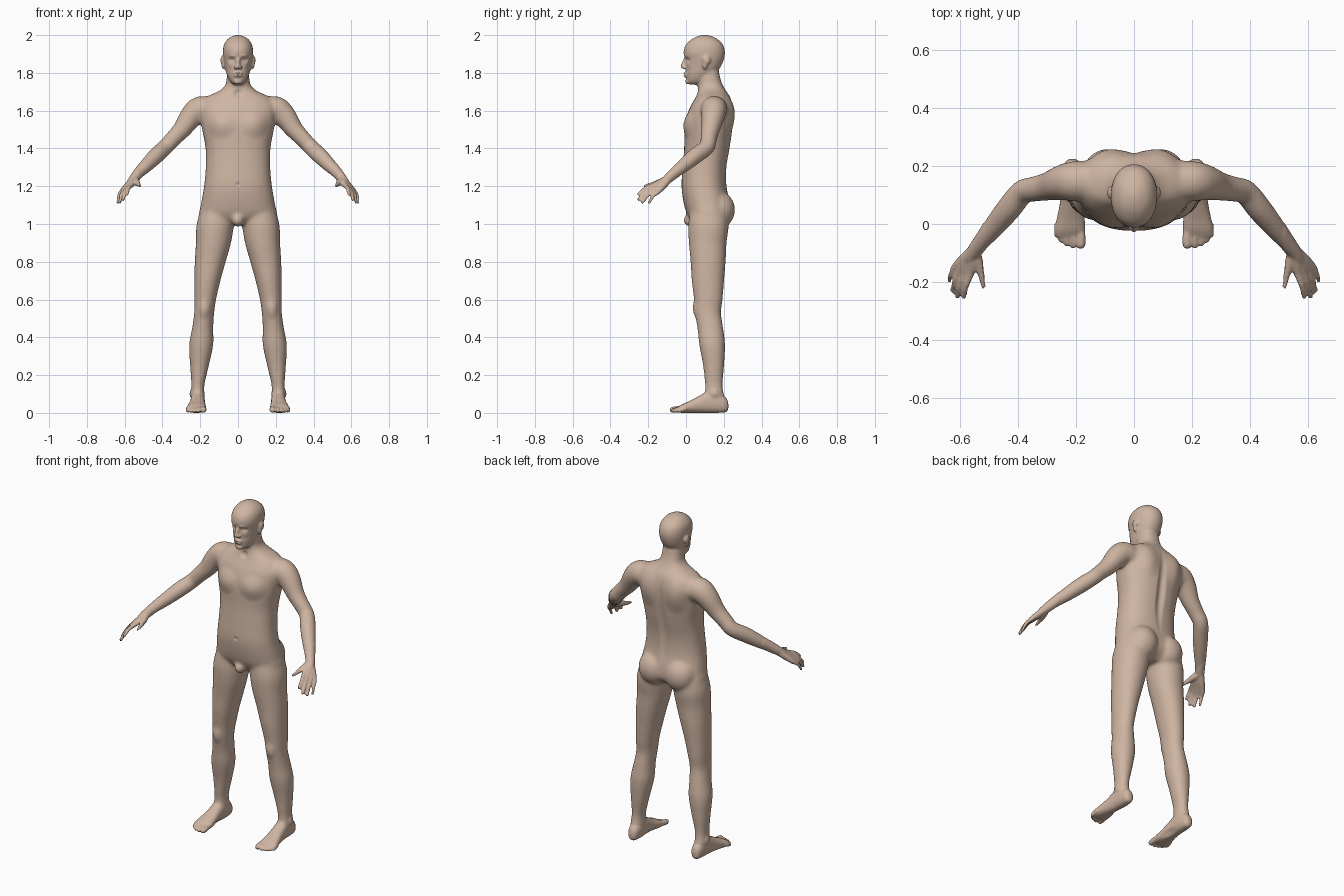
import bpy, bmesh, math
from mathutils import Vector, Matrix

bm = bmesh.new()
SEG = 32


def resample(rows, n=5):
    """Catmull-Rom interpolation of a list of equal-length tuples."""
    out = []
    for i in range(len(rows) - 1):
        p = [rows[max(i - 1, 0)], rows[i], rows[i + 1], rows[min(i + 2, len(rows) - 1)]]
        for k in range(n):
            t = k / n
            out.append(tuple(0.5 * (2 * b + (c - a) * t + (2 * a - 5 * b + 4 * c - d) * t * t
                                    + (3 * b - a - 3 * c + d) * t ** 3) for a, b, c, d in zip(*p)))
    return out + [rows[-1]]


def skin(rings, pair):
    for s in ((1, -1) if pair else (1,)):
        vs = [[bm.verts.new((s * p[0], p[1], p[2])) for p in r] for r in rings]
        for a, b in zip(vs, vs[1:]):
            for j in range(len(a)):
                k = (j + 1) % len(a)
                bm.faces.new((a[j], a[k], b[k], b[j]))
        bm.faces.new(vs[0])
        bm.faces.new(vs[-1])


def loft(rows, pair=False, along='z', power=2.3):
    """rows: (station, x centre, half width, low, high) of superelliptic sections."""
    rings = []
    for st, xc, hw, lo, hi in resample(rows):
        ring = []
        for j in range(SEG):
            a = 2 * math.pi * j / SEG
            c, s = math.cos(a), math.sin(a)
            x = xc + hw * math.copysign(abs(c) ** (2 / power), c)
            v = (lo + hi) / 2 + (hi - lo) / 2 * math.copysign(abs(s) ** (2 / power), s)
            ring.append((x, v, st) if along == 'z' else (x, st, v))
        rings.append(ring)
    skin(rings, pair)


def tube(rows, pair=True, seg=20):
    """rows: (x, y, z, radius) of round sections, with a rounded far end."""
    rows = resample(rows)
    pts = [Vector(r[:3]) for r in rows]
    rad = [r[3] for r in rows]
    d = (pts[-1] - pts[-2]).normalized()
    r0, end = rad[-1], pts[-1].copy()
    for a in (0.5, 1.0, 1.35):
        pts.append(end + d * r0 * math.sin(a))
        rad.append(r0 * math.cos(a))
    rings = []
    for i, p in enumerate(pts):
        t = pts[min(i + 1, len(pts) - 1)] - pts[max(i - 1, 0)]
        q = t.to_track_quat('Z', 'Y')
        rings.append([p + q @ Vector((math.cos(2 * math.pi * j / seg), math.sin(2 * math.pi * j / seg), 0)) * rad[i]
                      for j in range(seg)])
    skin(rings, pair)


def blob(c, r, pair=True):
    for s in ((1, -1) if pair else (1,)):
        m = Matrix.Translation((s * c[0], c[1], c[2])) @ Matrix.Diagonal((*r, 1))
        bmesh.ops.create_uvsphere(bm, u_segments=24, v_segments=14, radius=1, matrix=m)


# torso and neck
loft([(0.995, 0, .09, .05, .18), (1.04, 0, .2, .012, .23), (1.1, 0, .197, -.01, .235), (1.2, 0, .18, -.024, .215),
      (1.3, 0, .171, -.018, .215), (1.4, 0, .172, -.01, .232), (1.5, 0, .19, -.008, .246), (1.56, 0, .2, .0, .25),
      (1.62, 0, .205, .022, .248), (1.67, 0, .17, .05, .235), (1.705, 0, .1, .062, .212), (1.735, 0, .068, .064, .195),
      (1.77, 0, .06, .06, .182), (1.83, 0, .055, .06, .17)])
blob((.088, .17, 1.075), (.092, .09, .1))
blob((0, .025, 1.02), (.032, .04, .035), False)

# head
loft([(1.738, 0, .022, .022, .075), (1.755, 0, .042, .006, .11), (1.79, 0, .059, .0, .15), (1.83, 0, .069, .0, .182),
      (1.87, 0, .076, -.004, .2), (1.91, 0, .08, -.013, .206), (1.95, 0, .074, .0, .195), (1.98, 0, .053, .033, .165),
      (1.995, 0, .027, .065, .132), (2.001, 0, .006, .09, .105)], power=2.15)

# ears, nose and lips
blob((.081, .108, 1.866), (.012, .022, .025))
blob((.078, .1, 1.842), (.01, .014, .022))
tube([(0, .002, 1.885, .009), (0, -.009, 1.86, .0095), (0, -.017, 1.834, .0125)], False)
blob((.012, -.009, 1.829), (.01, .012, .009))
blob((0, -.003, 1.798), (.024, .012, .006), False)
blob((0, -.002, 1.785), (.022, .012, .007), False)
blob((0, .014, 1.755), (.024, .018, .018), False)

# legs
loft([(1.12, .1, .085, .03, .21), (1.0, .12, .099, .012, .226), (.9, .13, .093, .015, .215), (.8, .147, .082, .024, .21),
      (.7, .162, .069, .03, .202), (.6, .174, .058, .042, .194), (.53, .179, .053, .046, .186), (.45, .187, .056, .06, .197),
      (.36, .195, .064, .07, .207), (.25, .204, .05, .09, .202), (.15, .212, .035, .1, .194), (.1, .214, .037, .1, .2),
      (.03, .212, .033, .1, .205)], True, power=2.1)

# feet and toes
loft([(.224, .212, .01, .02, .05), (.212, .212, .027, .004, .08), (.17, .212, .036, 0, .11), (.12, .213, .038, 0, .115),
      (.07, .215, .041, 0, .09), (.02, .218, .048, 0, .064), (-.02, .221, .053, 0, .046), (-.045, .223, .047, .003, .03)],
     True, 'y')
for x, y, r in ((.183, -.071, .016), (.21, -.074, .0115), (.232, -.067, .011), (.251, -.055, .0105), (.266, -.037, .01)):
    tube([(x * .9 + .022, .0, .022, r), (x, y + .03, .021, r), (x, y, r, r)])

# arms
tube([(.14, .148, 1.6, .07), (.2, .148, 1.607, .07), (.245, .143, 1.572, .063), (.295, .13, 1.503, .05),
      (.345, .12, 1.45, .044), (.385, .11, 1.407, .043), (.43, .055, 1.365, .044), (.475, .0, 1.32, .039),
      (.52, -.055, 1.275, .031), (.55, -.093, 1.242, .026), (.565, -.115, 1.225, .022)])

# palm and fingers: each finger starts at the wrist, passes its knuckle and ends at its tip
for knuckle, tip, r in (((.564, -.17, 1.207), (.587, -.252, 1.158), .0105), ((.583, -.171, 1.194), (.609, -.25, 1.13), .0108),
                        ((.601, -.163, 1.181), (.625, -.23, 1.116), .0105), ((.616, -.147, 1.171), (.637, -.195, 1.112), .0095)):
    k, t = Vector(knuckle), Vector(tip)
    w = Vector((.552, -.09, 1.238)).lerp(k, .12)
    m = k.lerp(t, .5) + Vector((.004, -.003, .007))
    tube([(*w, .02), (*w.lerp(k, .5), .018), (*k, .0135), (*m, r), (*t, r * .85)], seg=14)
tube([(.55, -.095, 1.237, .021), (.537, -.135, 1.222, .018), (.525, -.178, 1.21, .0125), (.517, -.216, 1.201, .0095)])

bmesh.ops.recalc_face_normals(bm, faces=bm.faces)
mesh = bpy.data.meshes.new("body")
bm.to_mesh(mesh)
bm.free()
body = bpy.data.objects.new("body", mesh)
bpy.context.collection.objects.link(body)
bpy.context.view_layer.objects.active = body
body.select_set(True)


def apply(kind, **kw):
    mod = body.modifiers.new(kind.title(), kind)
    for k, v in kw.items():
        setattr(mod, k, v)
    bpy.ops.object.modifier_apply(modifier=mod.name)


# fuse the parts, then soften the joints but keep hands, feet and face crisp
apply('REMESH', mode='VOXEL', voxel_size=.0062)
apply('SMOOTH', factor=.5, iterations=3)
soft = body.vertex_groups.new(name="soft")
soft.add([v.index for v in body.data.vertices if .1 < v.co.z < 1.74 and abs(v.co.x) < .52], 1, 'REPLACE')
apply('SMOOTH', factor=.5, iterations=30, vertex_group="soft")


def push(c, r, vec, pair=True):
    """Soft sculpt brush with an ellipsoidal reach."""
    for s in ((1, -1) if pair else (1,)):
        for v in body.data.vertices:
            dz = (v.co.z - c[2]) / r[2]
            if abs(dz) < 1:
                d = dz * dz + ((v.co.x - s * c[0]) / r[0]) ** 2 + ((v.co.y - c[1]) / r[1]) ** 2
                if d < 1:
                    v.co += Vector((s * vec[0], vec[1], vec[2])) * (1 - d) ** 2


# eye sockets, eyelids, brow, cheeks and mouth line
push((.033, .005, 1.868), (.026, .04, .017), (0, .014, 0))
push((.033, .012, 1.867), (.016, .03, .011), (0, -.007, 0))
push((.03, 0, 1.89), (.03, .03, .012), (0, -.005, 0))
push((.045, .01, 1.838), (.025, .03, .022), (0, -.004, 0))
push((0, -.01, 1.7915), (.03, .03, .006), (0, .005, 0), False)
# chest, shoulder blades, spine groove, navel, throat hollow
push((.095, .0, 1.53), (.1, .07, .085), (0, -.015, 0))
push((.1, .24, 1.58), (.09, .06, .13), (0, .016, 0))
push((0, .23, 1.42), (.035, .07, .3), (0, -.014, 0), False)
push((0, -.02, 1.21), (.014, .03, .014), (0, .008, 0), False)
push((0, .055, 1.69), (.03, .04, .03), (0, .01, 0), False)
# kneecaps, ankle bones, foot arches
push((.178, .045, .55), (.045, .05, .06), (0, -.009, 0))
push((.25, .15, .105), (.025, .03, .03), (.006, 0, 0))
push((.17, .08, .0), (.035, .08, .04), (.008, 0, .012))
for v in body.data.vertices:
    v.co.z = max(v.co.z, 0)

skin_mat = bpy.data.materials.new("skin")
skin_mat.diffuse_color = (.62, .46, .36, 1)
body.data.materials.clear()
body.data.materials.append(skin_mat)
bpy.ops.object.shade_smooth()
